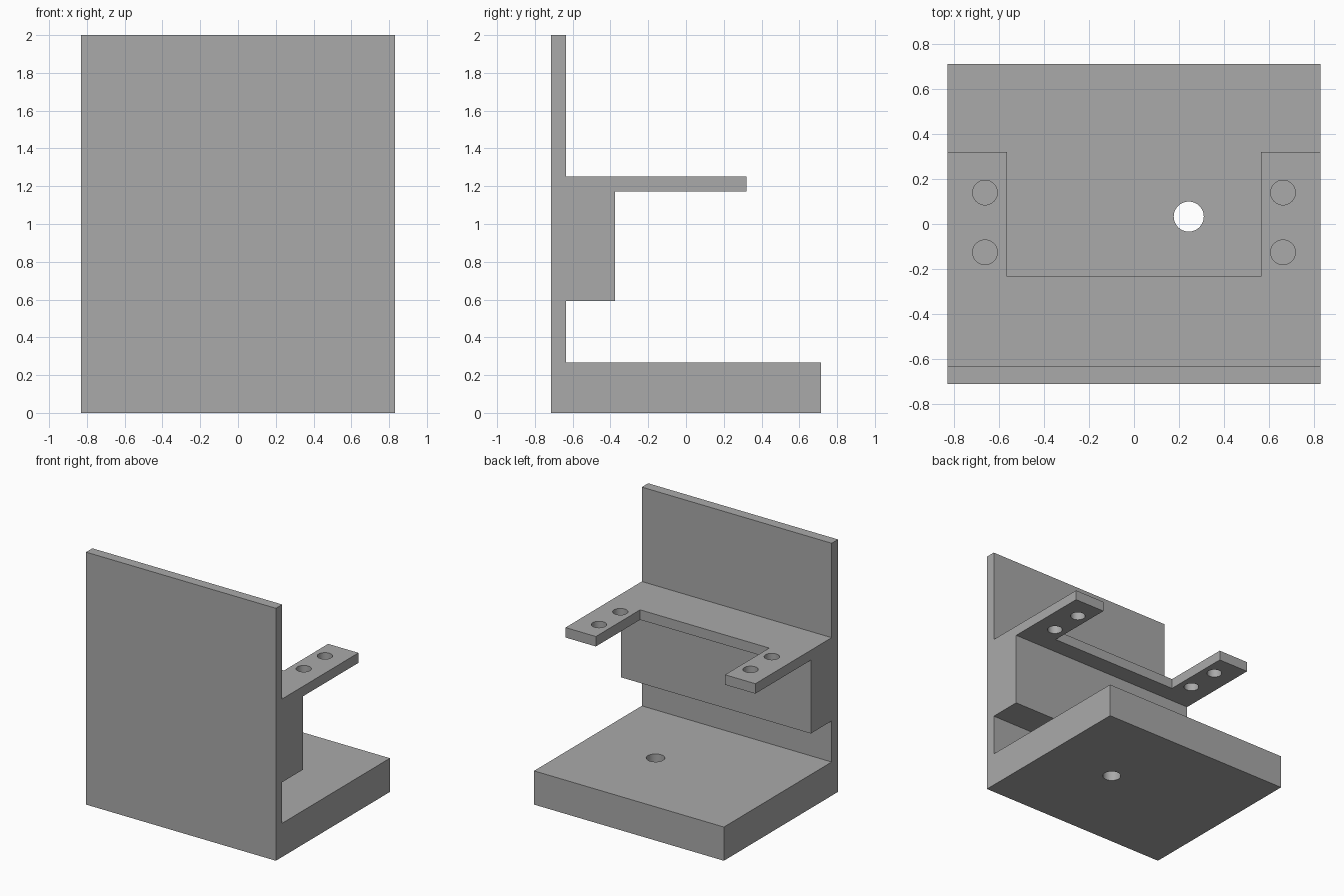
import bpy
import bmesh
from mathutils import Matrix, Vector

cube = bpy.data.objects.get("Cube")
if cube:
    bpy.data.objects.remove(cube, do_unlink=True)

grey = bpy.data.materials.new("plain grey")
grey.use_nodes = True
GREY = (0.4, 0.4, 0.4, 1)
grey.diffuse_color = GREY
grey.node_tree.nodes["Principled BSDF"].inputs["Base Color"].default_value = GREY

HALF_WIDTH = 0.832


def extrude_outline(name, outline, direction):
    """Solid made by sweeping a flat outline along a direction."""
    bm = bmesh.new()
    face = bm.faces.new([bm.verts.new(p) for p in outline])
    swept = bmesh.ops.extrude_face_region(bm, geom=[face])
    moved = [g for g in swept["geom"] if isinstance(g, bmesh.types.BMVert)]
    bmesh.ops.translate(bm, verts=moved, vec=Vector(direction))
    bmesh.ops.recalc_face_normals(bm, faces=bm.faces)
    mesh = bpy.data.meshes.new(name)
    bm.to_mesh(mesh)
    bm.free()
    mesh.materials.append(grey)
    obj = bpy.data.objects.new(name, mesh)
    bpy.context.collection.objects.link(obj)
    return obj


def make_cutter(name, holes):
    """Hidden upright cylinders, one per (x, y, z, radius)."""
    bm = bmesh.new()
    for x, y, z, radius in holes:
        bmesh.ops.create_cone(bm, cap_ends=True, segments=48, radius1=radius,
                              radius2=radius, depth=0.6,
                              matrix=Matrix.Translation((x, y, z)))
    mesh = bpy.data.meshes.new(name)
    bm.to_mesh(mesh)
    bm.free()
    mesh.materials.append(grey)
    obj = bpy.data.objects.new(name, mesh)
    bpy.context.collection.objects.link(obj)
    return obj


def cut(target, cutter):
    mod = target.modifiers.new("cut", "BOOLEAN")
    mod.object = cutter
    mod.operation = "DIFFERENCE"
    mod.solver = "EXACT"
    bpy.context.view_layer.objects.active = target
    bpy.ops.object.modifier_apply(modifier=mod.name)
    bpy.data.objects.remove(cutter, do_unlink=True)


# Side profile: wall, base slab, thick middle block and shelf
front, wall, block, shelf, back = -0.714, -0.635, -0.375, 0.32, 0.714
profile = [(front, 0), (back, 0), (back, 0.267), (wall, 0.267),
           (wall, 0.592), (block, 0.592), (block, 1.173), (shelf, 1.173),
           (shelf, 1.252), (wall, 1.252), (wall, 2), (front, 2)]
bracket = extrude_outline("bracket",
                          [(-HALF_WIDTH, y, z) for y, z in profile],
                          (2 * HALF_WIDTH, 0, 0))

# Rectangular notch that leaves two shelf arms
notch = [(-0.566, -0.234), (0.566, -0.234), (0.566, 0.5), (-0.566, 0.5)]
cut(bracket, extrude_outline("notch_cutter",
                             [(x, y, 1.0) for x, y in notch], (0, 0, 0.5)))

# Two screw holes in each arm and one off-centre hole in the base
holes = [(side * 0.664, y, 1.21, 0.055)
         for side in (-1, 1) for y in (0.14, -0.126)]
holes.append((0.244, 0.033, 0.13, 0.067))
cut(bracket, make_cutter("hole_cutter", holes))

# Smooth hole walls, sharp edges elsewhere
bpy.ops.object.select_all(action="DESELECT")
bracket.select_set(True)
bpy.context.view_layer.objects.active = bracket
bpy.ops.object.shade_smooth_by_angle(angle=0.5)
